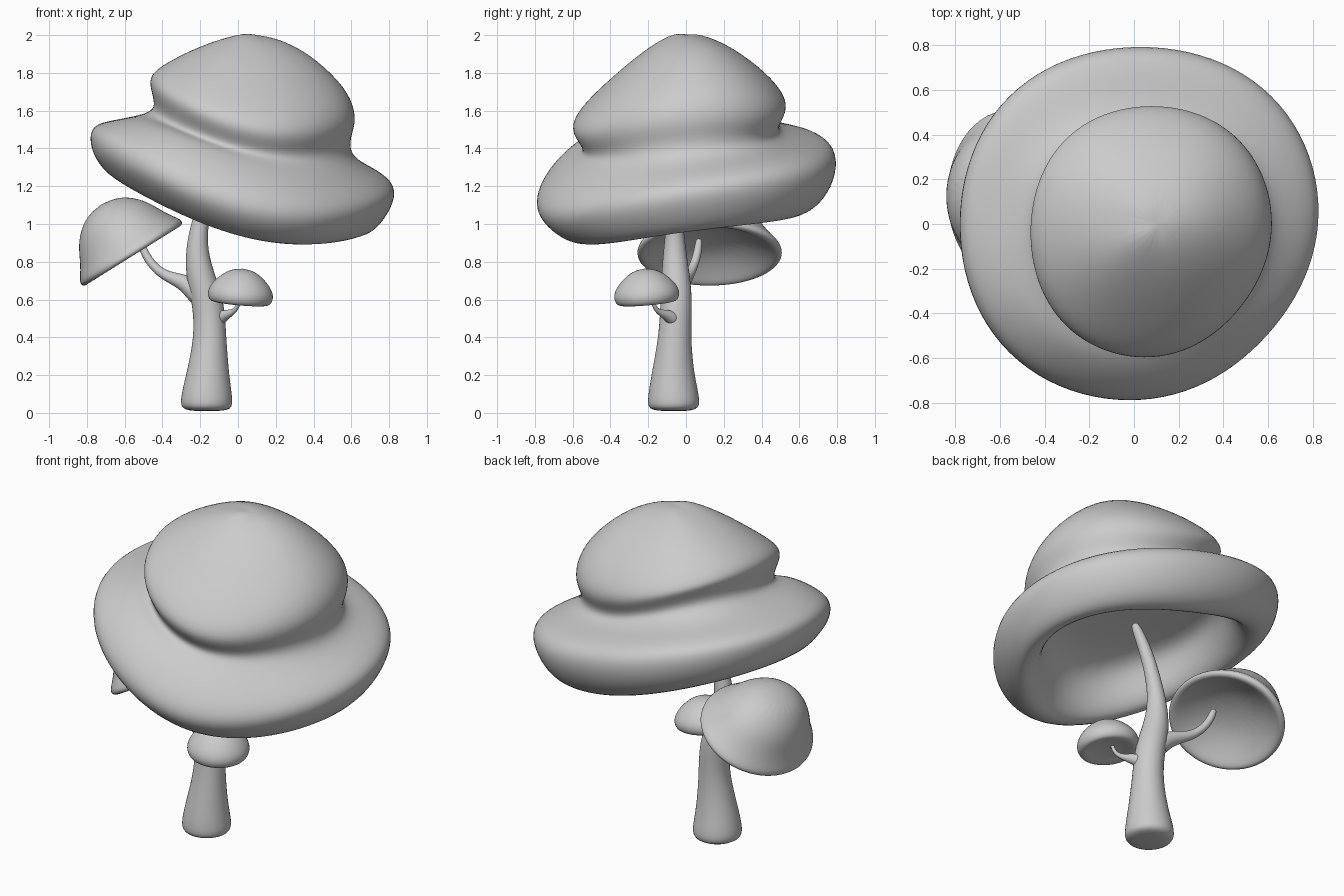
import bpy, bmesh
from math import sin, cos, pi, radians
from mathutils import Vector, Matrix, Euler

if "Cube" in bpy.data.objects:
    bpy.data.objects.remove(bpy.data.objects["Cube"])


def loft(name, rings, start, end, levels=2):
    """Skin a stack of rings, closed by a point at each end."""
    bm = bmesh.new()
    loops = [[bm.verts.new(p) for p in r] for r in rings]
    n = len(loops[0])
    for a, b in zip(loops, loops[1:]):
        for i in range(n):
            j = (i + 1) % n
            bm.faces.new((a[i], a[j], b[j], b[i]))
    for pole, loop in ((start, loops[0]), (end, loops[-1])):
        v = bm.verts.new(pole)
        for i in range(n):
            bm.faces.new((v, loop[i], loop[(i + 1) % n]))
    bmesh.ops.recalc_face_normals(bm, faces=bm.faces[:])
    for f in bm.faces:
        f.smooth = True
    me = bpy.data.meshes.new(name)
    bm.to_mesh(me)
    bm.free()
    ob = bpy.data.objects.new(name, me)
    bpy.context.collection.objects.link(ob)
    mod = ob.modifiers.new("smooth", 'SUBSURF')
    mod.levels = mod.render_levels = levels
    return ob


def warped_ring(lift_front, lift_back, xl, zl, xr, zr, yf, zf, yb, zb, n=24):
    """Ring through its left, right, front and back points, slightly squared,
    flattened at the front right and lifted at the two left corners."""
    def lobe(t, angle, power):
        return max(0, cos(t - radians(angle))) ** power
    pts = []
    for i in range(n):
        t = 2 * pi * i / n
        z = ((zl + zr + zf + zb) / 4 + (zr - zl) / 2 * cos(t)
             + (zb - zf) / 2 * sin(t) + (zl + zr - zf - zb) / 4 * cos(2 * t))
        z += lift_front * lobe(t, 222, 4) + lift_back * lobe(t, 135, 4)
        r = 1.01 + .014 * (1 - cos(4 * t)) - .09 * lobe(t, 317, 6)
        pts.append(((xl + xr) / 2 + (xr - xl) / 2 * r * cos(t),
                    (yf + yb) / 2 + (yb - yf) / 2 * r * sin(t), z))
    return pts


def tube(name, path, n=12):
    """Tapered round limb along (x, y, z, radius) points."""
    ps = [Vector(p[:3]) for p in path]
    rings = []
    for k, p in enumerate(path):
        d = (ps[min(k + 1, len(ps) - 1)] - ps[max(k - 1, 0)]).normalized()
        u = Vector((0, 1, 0)).cross(d).normalized()
        w = d.cross(u)
        rings.append([ps[k] + p[3] * (u * cos(2 * pi * i / n) + w * sin(2 * pi * i / n))
                      for i in range(n)])
    return loft(name, rings, ps[0], ps[-1])


def small_cap(name, profile, centre, tilt, y_scale=1.0, n=20):
    """Turned cap from (radius, height) points, tilted about its centre."""
    m = (Matrix.Translation(centre) @ Euler([radians(a) for a in tilt]).to_matrix().to_4x4()
         @ Matrix.Diagonal((1, y_scale, 1, 1)))
    rings = [[m @ Vector((r * cos(2 * pi * i / n), r * sin(2 * pi * i / n), z))
              for i in range(n)] for r, z in profile[1:-1]]
    return loft(name, rings, m @ Vector((0, 0, profile[0][1])),
                m @ Vector((0, 0, profile[-1][1])))


# Main cap: hollow underside, thick drooping brim, neck and bulging crown
underside = [
    (-.43, 1.45, .46, 1.29, -.45, 1.28, .45, 1.42),
    (-.50, 1.38, .53, 1.18, -.52, 1.13, .50, 1.32),
    (-.56, 1.28, .57, 1.04, -.53, 1.00, .54, 1.16),
    (-.66, 1.23, .66, 0.95, -.58, 0.91, .60, 1.07),
]
brim = [
    (-.73, 1.28, .74, 0.96, -.70, 0.94, .72, 1.12),
    (-.78, 1.37, .83, 1.09, -.80, 1.03, .79, 1.24),
    (-.785, 1.48, .85, 1.19, -.80, 1.12, .80, 1.36),
    (-.71, 1.51, .76, 1.26, -.73, 1.23, .74, 1.43),
    (-.55, 1.54, .65, 1.32, -.62, 1.32, .58, 1.45),
]
neck = [
    (-.45, 1.57, .60, 1.38, -.55, 1.36, .49, 1.47),
    (-.44, 1.63, .60, 1.45, -.55, 1.40, .49, 1.52),
    (-.465, 1.71, .63, 1.53, -.61, 1.47, .53, 1.58),
]
crown = [
    (-.465, 1.78, .62, 1.63, -.60, 1.55, .53, 1.66),
    (-.39, 1.84, .55, 1.75, -.46, 1.70, .44, 1.78),
    (-.19, 1.94, .37, 1.91, -.25, 1.89, .25, 1.93),
    (0.01, 2.00, .21, 1.98, -.10, 1.98, .10, 1.99),
]
loft("main_cap", [warped_ring(front, back, *r)
                  for front, back, part in ((.03, .03, underside), (.08, .02, brim),
                                            (.02, .05, neck), (.02, .01, crown))
                  for r in part],
     (.01, 0, 1.40), (.11, 0, 2.0))

# Side caps
small_cap("left_cap", [(0, .10), (.14, .08), (.25, .02), (.30, -.02), (.33, .01), (.29, .06),
                       (.255, .12), (.21, .21), (.12, .29), (0, .315)],
          (-.56, .125, .84), (0, -32, 0), 1.22)
small_cap("right_cap", [(0, .01), (.08, .005), (.13, -.01), (.165, -.01), (.183, .04),
                        (.15, .10), (.08, .16), (0, .178)],
          (.01, -.205, .59), (5, 5, 0), 1.0)

# Stem and branches
tube("stem", [(-.167, -.065, .01, .11), (-.167, -.065, .01, .135), (-.167, -.065, .06, .148),
              (-.16, -.07, .2, .118), (-.147, -.06, .4, .088), (-.155, -.05, .58, .088),
              (-.20, -.055, .72, .08), (-.22, -.06, .86, .062), (-.205, -.06, 1.0, .046),
              (-.15, -.065, 1.2, .038), (-.07, -.08, 1.37, .028)])
tube("left_branch", [(-.19, -.05, .60, .065), (-.27, -.03, .69, .05), (-.36, .01, .715, .03),
                     (-.43, .03, .755, .025), (-.49, .06, .83, .023), (-.52, .07, .92, .02)])
tube("right_branch", [(-.11, -.06, .49, .045), (-.07, -.10, .52, .03), (-.03, -.14, .53, .016),
                      (0, -.17, .56, .011), (.01, -.18, .62, .011)])
